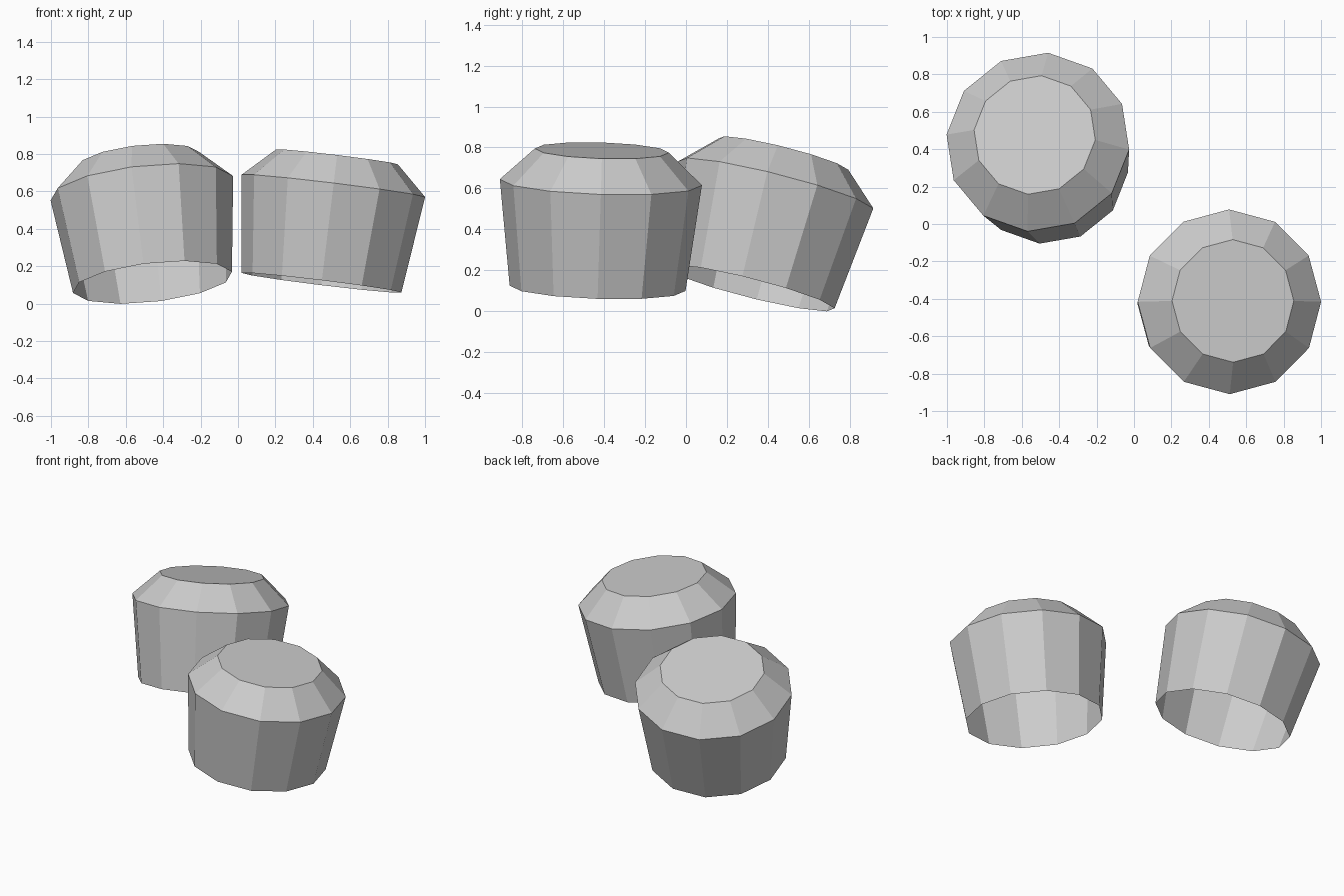
import bpy
import bmesh
import math
from mathutils import Vector

cube = bpy.data.objects.get("Cube")
if cube:
    bpy.data.objects.remove(cube)

SIDES = 12
# Radius and height along the axis, measured from the shoulder ring
PROFILE = [(0.43, -0.522), (0.494, 0.0), (0.328, 0.156)]

grey = bpy.data.materials.new("light_grey")
grey.use_nodes = True
grey.diffuse_color = (0.6, 0.6, 0.6, 1)
bsdf = next(n for n in grey.node_tree.nodes if n.type == "BSDF_PRINCIPLED")
bsdf.inputs["Base Color"].default_value = grey.diffuse_color


def make_cap(name, centre, axis, side):
    """Tapered open-bottomed cap with a chamfered shoulder and a flat top."""
    axis = Vector(axis).normalized()
    u = Vector(side)
    u = (u - axis * u.dot(axis)).normalized()
    v = axis.cross(u)
    bm = bmesh.new()
    rings = []
    for radius, height in PROFILE:
        ring = []
        for i in range(SIDES):
            a = math.tau * i / SIDES
            offset = (u * math.cos(a) + v * math.sin(a)) * radius + axis * height
            ring.append(bm.verts.new(offset))
        rings.append(ring)
    # Wall and shoulder
    for low, high in zip(rings, rings[1:]):
        for i in range(SIDES):
            j = (i + 1) % SIDES
            bm.faces.new((low[i], low[j], high[j], high[i]))
    # Flat top; the bottom stays open
    bm.faces.new(rings[-1])
    mesh = bpy.data.meshes.new(name)
    bm.to_mesh(mesh)
    bm.free()
    mesh.materials.append(grey)
    obj = bpy.data.objects.new(name, mesh)
    obj.location = centre
    bpy.context.collection.objects.link(obj)
    return obj


make_cap("left_cap", (0.51, -0.416, 0.63), (0.122, 0.031, 1), (1, 0, -0.122))
make_cap("right_cap", (-0.514, 0.438, 0.617), (-0.113, 0.253, 1), (0.97, -0.08, 0.13))
